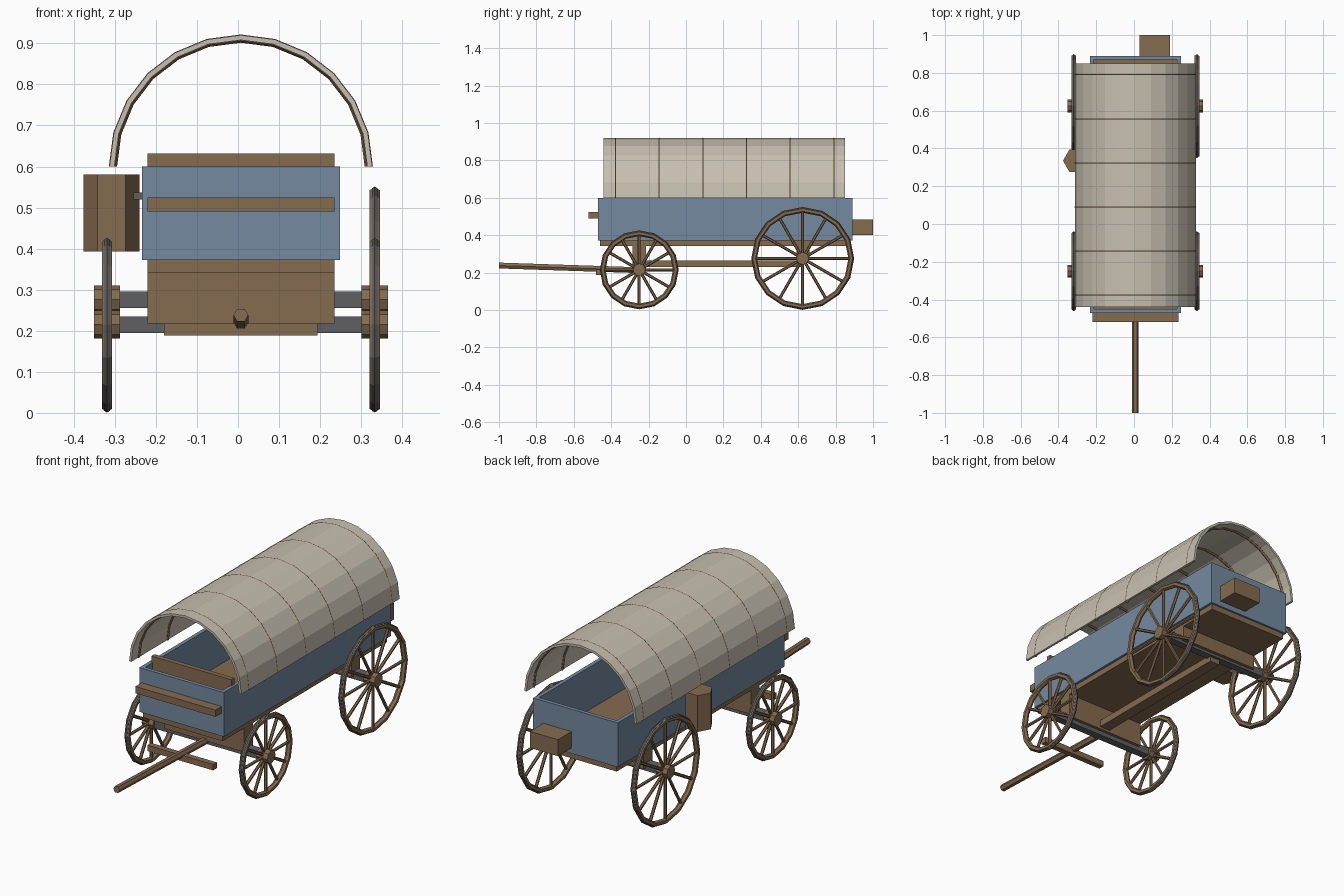
import bpy, bmesh, math
from mathutils import Matrix, Vector

if "Cube" in bpy.data.objects:
    bpy.data.objects.remove(bpy.data.objects["Cube"], do_unlink=True)

CX = 0.007  # wagon centreline


def material(name, rgb):
    m = bpy.data.materials.new(name)
    m.use_nodes = True
    m.diffuse_color = (*rgb, 1)
    m.node_tree.nodes["Principled BSDF"].inputs["Base Color"].default_value = (*rgb, 1)
    return m


WOOD = material("brown_wood", (0.235, 0.147, 0.08))
BLUE = material("blue_paint", (0.174, 0.254, 0.352))
CANVAS = material("cream_canvas", (0.58, 0.53, 0.44))
IRON = material("dark_iron", (0.115, 0.117, 0.127))


def finish(name, bm, mat):
    bmesh.ops.recalc_face_normals(bm, faces=bm.faces)
    me = bpy.data.meshes.new(name)
    bm.to_mesh(me)
    bm.free()
    me.materials.append(mat)
    ob = bpy.data.objects.new(name, me)
    bpy.context.collection.objects.link(ob)
    return ob


def box(name, x, y, z, mat):
    """Box from (min, max) pairs."""
    bm = bmesh.new()
    size = [b - a for a, b in (x, y, z)]
    mid = [(a + b) / 2 for a, b in (x, y, z)]
    bmesh.ops.create_cube(bm, size=1, matrix=Matrix.Translation(mid) @ Matrix.Diagonal((*size, 1)))
    return finish(name, bm, mat)


def centred(name, half, y, z, mat):
    return box(name, (CX - half, CX + half), y, z, mat)


def add_rod(bm, a, b, r, sides, turn=0):
    a, b = Vector(a), Vector(b)
    d = b - a
    rot = d.to_track_quat('Z', 'Y').to_matrix().to_4x4()
    bmesh.ops.create_cone(bm, cap_ends=True, segments=sides, radius1=r, radius2=r, depth=d.length,
                          matrix=Matrix.Translation((a + b) / 2) @ rot @ Matrix.Rotation(turn, 4, 'Z'))


def rod(name, a, b, r, sides, mat, turn=0):
    bm = bmesh.new()
    add_rod(bm, a, b, r, sides, turn)
    return finish(name, bm, mat)


def hexagon(radius, r):
    return [(radius + r * math.cos(k * math.pi / 3), r * math.sin(k * math.pi / 3)) for k in range(6)]


def sweep(name, profile, centre, axis, steps, mat, half=False):
    """Turn a (radius, offset) profile around the X or Y axis, fully or over the upper half."""
    bm = bmesh.new()
    rings = []
    for i in range(steps + 1 if half else steps):
        t = (math.pi if half else 2 * math.pi) * i / steps
        ring = []
        for r, o in profile:
            u, w = r * math.cos(t), r * math.sin(t)
            p = (u, o, w) if axis == 'Y' else (o, w, u)
            ring.append(bm.verts.new(Vector(centre) + Vector(p)))
        rings.append(ring)
    n = len(profile)
    for i in range(steps):
        a, b = rings[i], rings[(i + 1) % len(rings)]
        for k in range(n):
            j = (k + 1) % n
            bm.faces.new((a[k], a[j], b[j], b[k]))
    if half:
        bm.faces.new(rings[0])
        bm.faces.new(rings[-1])
    return finish(name, bm, mat)


# Wagon body: floor, side walls, end walls
W, T = 0.241, 0.02
F, B = -0.47, 0.89
Z0, Z1 = 0.372, 0.60
centred("floor", 0.228, (-0.46, 0.88), (0.342, 0.38), WOOD)
for side, s in (("left", 1), ("right", -1)):
    xs = sorted((CX + s * W, CX + s * (W - T)))
    box(side + "_wall", xs, (F, B), (Z0, Z1), BLUE)
centred("front_wall", W - T, (F, F + T), (Z0, Z1), BLUE)
centred("back_wall", W - T, (B - T, B), (Z0, Z1), BLUE)

# Seat boards and rear tool box
centred("foot_board", 0.228, (-0.52, F), (0.49, 0.525), WOOD)
centred("seat", 0.228, (-0.39, -0.365), (0.53, 0.632), WOOD)
box("tool_box", (0.03, 0.19), (B, 1.0), (0.40, 0.485), WOOD)

# Water barrel and its bracket
rod("barrel", (-0.308, 0.335, 0.393), (-0.308, 0.335, 0.58), 0.068, 6, WOOD, math.pi / 6)
box("barrel_bracket", (-0.255, -0.23), (0.24, 0.29), (0.52, 0.537), IRON)

# Running gear
centred("front_bolster", 0.228, (-0.285, -0.215), (0.218, 0.342), WOOD)
centred("rear_bolster", 0.228, (0.59, 0.66), (0.27, 0.342), WOOD)
centred("reach_beam", 0.03, (-0.25, 0.63), (0.23, 0.265), WOOD)
rod("tongue", (CX, -1.0, 0.238), (CX, -0.25, 0.213), 0.018, 6, WOOD, math.pi / 6)
centred("crossbar", 0.187, (-0.48, -0.45), (0.188, 0.218), WOOD)


# Wheels and axles
def wheel(name, x, y, z, r):
    c = Vector((x, y, z))
    sweep(name + "_rim", hexagon(r - 0.016, 0.0145), c, 'X', 16, WOOD)
    sweep(name + "_tyre", hexagon(r - 0.008, 0.008), c, 'X', 16, IRON)
    rod(name + "_hub", c - Vector((0.032, 0, 0)), c + Vector((0.032, 0, 0)), 0.034, 8, WOOD)
    bm = bmesh.new()
    for k in range(12):
        t = k * math.pi / 6
        d = Vector((0, math.cos(t), math.sin(t)))
        add_rod(bm, c + d * 0.02, c + d * (r - 0.016), 0.008, 6)
    finish(name + "_spokes", bm, WOOD)


for end, y, z, r in (("front", -0.25, 0.215, 0.211), ("rear", 0.624, 0.276, 0.275)):
    centred(end + "_axle", 0.32, (y - 0.02, y + 0.02), (z - 0.02, z + 0.02), IRON)
    for side, s in (("left", 1), ("right", -1)):
        wheel(f"{end}_{side}_wheel", CX + s * 0.326, y, z, r)

# Canvas cover on wooden hoops
sweep("canvas_cover", [(0.308, -0.44), (0.32, -0.44), (0.32, 0.85), (0.308, 0.85)],
      (CX, 0, Z1), 'Y', 12, CANVAS, half=True)
for i in range(6):
    sweep(f"hoop_{i + 1}", hexagon(0.3115, 0.010), (CX, -0.377 + i * 0.2335, Z1), 'Y', 12, WOOD, half=True)
